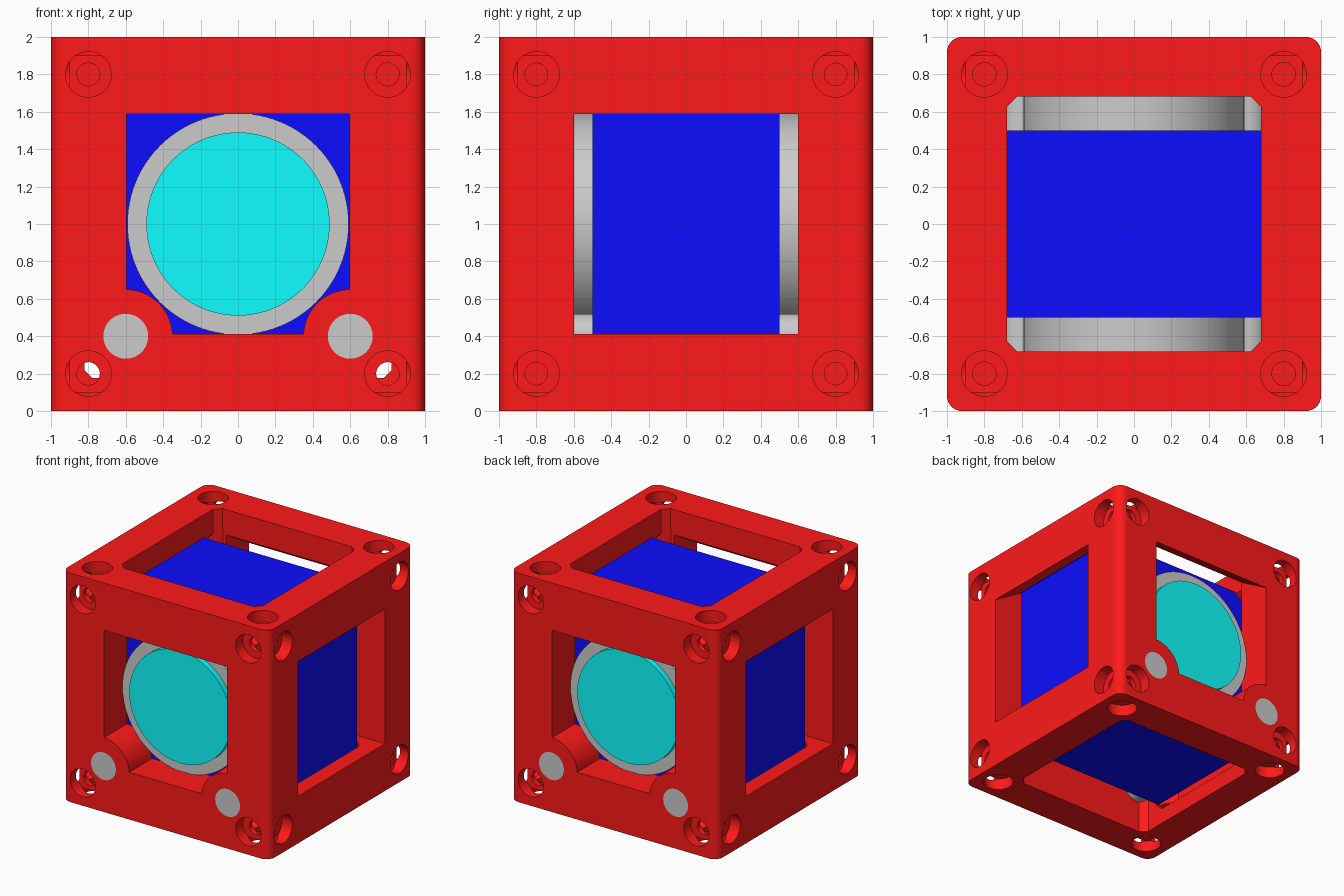
import bpy, bmesh
from math import pi
from mathutils import Matrix, Vector

if "Cube" in bpy.data.objects:
    bpy.data.objects.remove(bpy.data.objects["Cube"])

C = Vector((0, 0, 1))  # centre of the model
ROT = {'X': Matrix.Rotation(pi / 2, 4, 'Y'), 'Y': Matrix.Rotation(pi / 2, 4, 'X'), 'Z': Matrix()}


def material(name, rgb):
    m = bpy.data.materials.new(name)
    m.diffuse_color = (*rgb, 1)
    m.use_nodes = True
    m.node_tree.nodes["Principled BSDF"].inputs["Base Color"].default_value = m.diffuse_color
    return m


def finish(bm, name, mat=None):
    bmesh.ops.recalc_face_normals(bm, faces=bm.faces)
    me = bpy.data.meshes.new(name)
    bm.to_mesh(me)
    bm.free()
    ob = bpy.data.objects.new(name, me)
    bpy.context.collection.objects.link(ob)
    if mat:
        me.materials.append(mat)
    return ob


def box(bm, sx, sy, sz):
    """Box from half sizes, about the model centre."""
    bmesh.ops.create_cube(bm, size=2, matrix=Matrix.Translation(C) @ Matrix.Diagonal((sx, sy, sz, 1)))


def bevel_along(bm, axis, size, segments):
    """Bevel the four edges running along one axis."""
    i = 'XYZ'.index(axis)
    es = [e for e in bm.edges if abs((e.verts[0].co - e.verts[1].co).normalized()[i]) > 0.99]
    bmesh.ops.bevel(bm, geom=es, offset=size, segments=segments, profile=0.5, affect='EDGES')


def cyl(bm, axis, pos, r, length, n=48, turn=0.0):
    bmesh.ops.create_cone(bm, cap_ends=True, segments=n, radius1=r, radius2=r, depth=length,
                          matrix=Matrix.Translation(C + Vector(pos)) @ ROT[axis] @ Matrix.Rotation(turn, 4, 'Z'))


def trim(bm, normal, dist):
    """Slice a convex solid by the plane normal . p = dist and close it."""
    n = Vector(normal)
    r = bmesh.ops.bisect_plane(bm, geom=bm.verts[:] + bm.edges[:] + bm.faces[:],
                               plane_co=C + n * (dist / n.length_squared), plane_no=n.normalized(),
                               clear_outer=True)
    edges = [e for e in r['geom_cut'] if isinstance(e, bmesh.types.BMEdge)]
    if edges:
        bmesh.ops.contextual_create(bm, geom=edges)


def cut(ob, cutter):
    m = ob.modifiers.new('cut', 'BOOLEAN')
    m.operation, m.solver, m.object = 'DIFFERENCE', 'EXACT', cutter
    bpy.context.view_layer.objects.active = ob
    bpy.ops.object.modifier_apply(modifier=m.name)
    bpy.data.objects.remove(cutter)


def smooth(ob):
    bpy.ops.object.select_all(action='DESELECT')
    ob.select_set(True)
    bpy.context.view_layer.objects.active = ob
    bpy.ops.object.shade_smooth_by_angle(angle=0.5)


red = material('red', (1, 0.01, 0.01))
blue = material('blue', (0.004, 0.004, 1))
cyan = material('cyan', (0.005, 1, 1))
S = (-1, 1)

# Outer cage with rounded upright edges
bm = bmesh.new()
box(bm, 1, 1, 1)
bevel_along(bm, 'Z', 0.08, 8)
frame = finish(bm, 'cage_frame', red)

# Inner cavity with sloped corners
bm = bmesh.new()
box(bm, 0.86, 0.683, 0.86)
trim(bm, (0, 0, 1), 0.81)
for a in S:
    trim(bm, (0.6 * a, 0, 1), 1.19)
    trim(bm, (a, 0, -1), 1.603)
    trim(bm, (0, a, -1), 1.31)
    for b in S:
        trim(bm, (a, b, 0), 1.307)
cut(frame, finish(bm, 'cavity_cutter'))

# Top and bottom opening
bm = bmesh.new()
box(bm, 0.68, 0.681, 1.1)
bevel_along(bm, 'Z', 0.055, 1)
cut(frame, finish(bm, 'top_cutter'))

# Side windows, upper edge rising inwards
bm = bmesh.new()
box(bm, 1.1, 0.6, 0.8)
trim(bm, (0, 0, -1), 0.588)
for a in S:
    trim(bm, (0.6 * a, 0, 1), 0.6 + 0.588)
cut(frame, finish(bm, 'side_cutter'))

# Front and back windows, leaving round rod bosses
bm = bmesh.new()
box(bm, 0.595, 1.1, 0.79)
trim(bm, (0, 0, -1), 0.587)
for a in S:
    trim(bm, (0, 0.6 * a, 1), 0.6 + 0.587)
window = finish(bm, 'front_cutter')
bm = bmesh.new()
for a in S:
    for b in S:
        cyl(bm, 'Y', (a * 0.6, b * 0.93, -0.6), 0.25, 0.5, 64)
cut(window, finish(bm, 'boss_cutter'))
cut(frame, window)

# Counterbored screw holes at every corner of every face
for i, axis in enumerate('XYZ'):
    for r, lo, hi in ((0.122, 0.9, 1.1), (0.060 + 0.0013 * i, 0.5 - 0.013 * i, 1.05)):
        bm = bmesh.new()
        for s in S:
            for a in S:
                for b in S:
                    p = [a * 0.8, b * 0.8]
                    p.insert(i, s * (lo + hi) / 2)
                    cyl(bm, axis, p, r, hi - lo, 36 + 2 * i, 0.03 + 0.017 * i)
        cut(frame, finish(bm, 'hole_cutter'))

# Rod holes
bm = bmesh.new()
for a in S:
    cyl(bm, 'Y', (a * 0.6, 0, -0.6), 0.12, 2.2)
cut(frame, finish(bm, 'rod_cutter'))
smooth(frame)

# Guide rods
for side, a in (('left', -1), ('right', 1)):
    bm = bmesh.new()
    cyl(bm, 'Y', (a * 0.6, 0, -0.6), 0.12, 2)
    smooth(finish(bm, side + '_rod'))

# Inner block with clipped corners
bm = bmesh.new()
box(bm, 0.8, 0.5, 0.8)
bevel_along(bm, 'Y', 0.115, 1)
finish(bm, 'inner_block', blue)

# Lens barrel and lens, showing on front and back
for name, r, length, mat in (('lens_barrel', 0.592, 1.5, None), ('lens', 0.49, 1.6, cyan)):
    bm = bmesh.new()
    cyl(bm, 'Y', (0, 0, 0), r, length, 96)
    smooth(finish(bm, name, mat))
